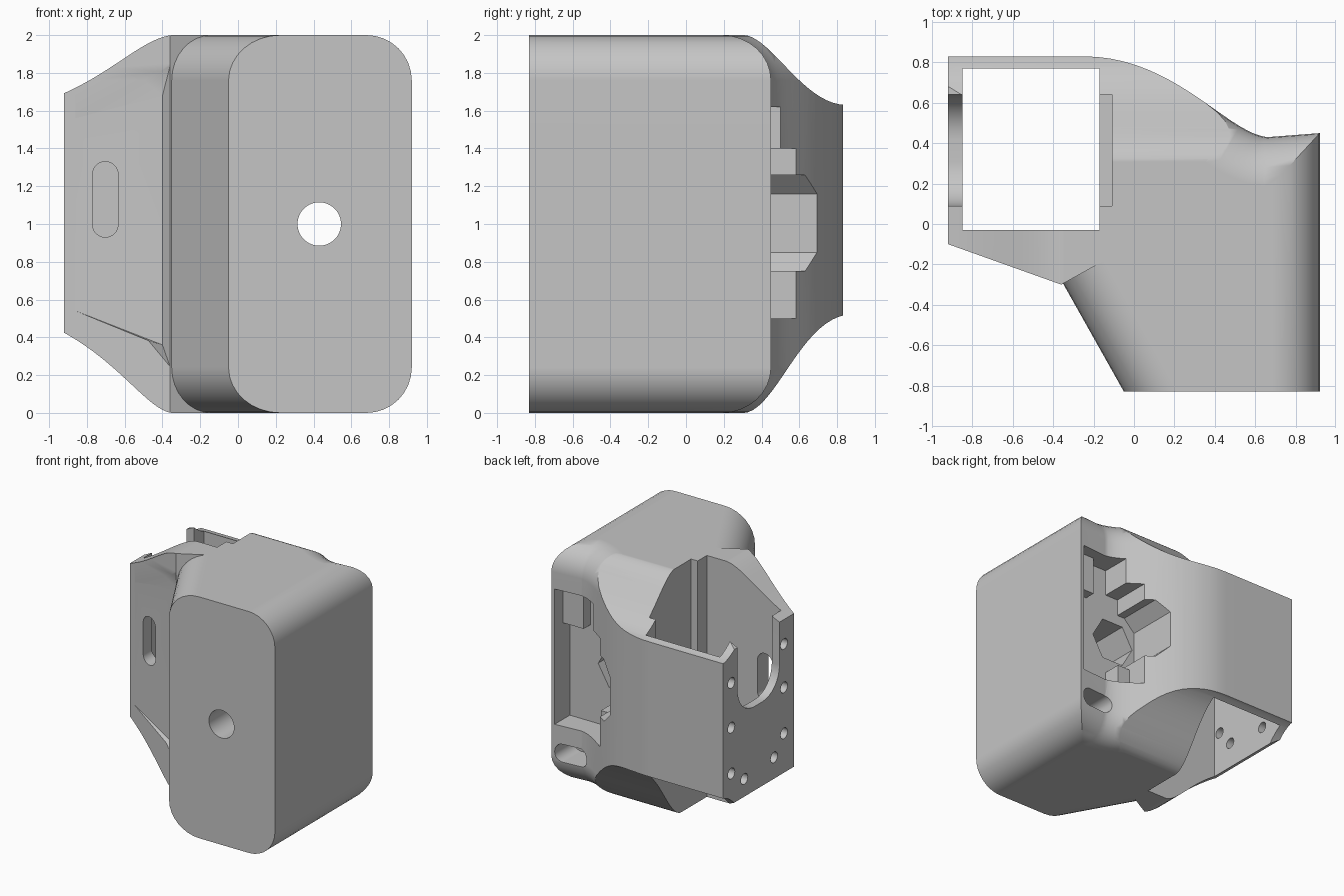
import bpy, bmesh, math
from mathutils import Vector
from mathutils.geometry import interpolate_bezier

old = bpy.data.objects.get("Cube")
if old:
    bpy.data.objects.remove(old, do_unlink=True)

GREY = (0.56, 0.56, 0.56, 1)
grey = bpy.data.materials.new("light grey plastic")
grey.use_nodes = True
grey.diffuse_color = GREY
bsdf = grey.node_tree.nodes["Principled BSDF"]
bsdf.inputs["Base Color"].default_value = GREY
bsdf.inputs["Roughness"].default_value = 0.6


def make_object(name, bm):
    bmesh.ops.recalc_face_normals(bm, faces=bm.faces)
    mesh = bpy.data.meshes.new(name)
    bm.to_mesh(mesh)
    bm.free()
    mesh.materials.append(grey)
    obj = bpy.data.objects.new(name, mesh)
    bpy.context.collection.objects.link(obj)
    return obj


def bridge(name, rings):
    """Closed solid from a stack of equal-length loops."""
    bm = bmesh.new()
    loops = [[bm.verts.new(p) for p in ring] for ring in rings]
    n = len(loops[0])
    for a, b in zip(loops, loops[1:]):
        for i in range(n):
            j = (i + 1) % n
            bm.faces.new((a[i], a[j], b[j], b[i]))
    bm.faces.new(loops[0])
    bm.faces.new(loops[-1])
    return make_object(name, bm)


def prism(name, pts, axis, lo, hi):
    place = {"X": lambda u, w, d: (d, u, w),
             "Y": lambda u, w, d: (u, d, w),
             "Z": lambda u, w, d: (u, w, d)}[axis]
    return bridge(name, [[place(u, w, d) for u, w in pts] for d in (lo, hi)])


def curve(p0, p1, p2, p3, steps=20):
    pts = [Vector(p).to_3d() for p in (p0, p1, p2, p3)]
    return [(p.x, p.y) for p in interpolate_bezier(*pts, steps)]


def circle(u, w, r, n=32):
    return [(u + r * math.cos(math.tau * i / n), w + r * math.sin(math.tau * i / n))
            for i in range(n)]


def rect(u0, u1, w0, w1):
    return [(u0, w0), (u1, w0), (u1, w1), (u0, w1)]


def rounded(u0, u1, w0, w1, r, n=8):
    pts = []
    for k, (cu, cw) in enumerate(rect(u0 + r, u1 - r, w0 + r, w1 - r)):
        for i in range(n + 1):
            a = math.pi * (1 + k / 2 + i / n / 2)
            pts.append((cu + r * math.cos(a), cw + r * math.sin(a)))
    return pts


def inset(pts, d, held):
    """Move every edge of a counter-clockwise outline inward, except held ones."""
    edges = []
    for i, p in enumerate(pts):
        p, q = Vector(p), Vector(pts[(i + 1) % len(pts)])
        t = (q - p).normalized()
        edges.append((Vector((-t.y, t.x)), 0 if i in held else d))
    out = []
    for i, p in enumerate(pts):
        (n1, d1), (n2, d2) = edges[i - 1], edges[i]
        det = n1.x * n2.y - n1.y * n2.x
        if abs(det) < 0.001:
            move = n1 * d1
        else:
            move = Vector(((d1 * n2.y - d2 * n1.y) / det, (d2 * n1.x - d1 * n2.x) / det))
        out.append((p[0] + move.x, p[1] + move.y))
    return out


# Housing: plan outline stacked upward with rounded rims
# (front, sleeve front and the short step beside it keep square rims)
back = curve((0.66, 0.43), (0.46, 0.45), (0.2, 0.83), (-0.25, 0.83))
outline = [(-0.05, -0.83), (0.92, -0.83), (0.92, 0.45)] + back
outline += [(-0.92, 0.83), (-0.92, -0.1), (-0.36, -0.3), (-0.351, -0.295)]
n = len(outline)
held = (0, n - 3, n - 2)
R, STEPS = 0.24, 8
levels = []
for i in range(STEPS + 1):
    a = math.pi / 2 * i / STEPS
    levels.append((R * (1 - math.cos(a)), R * (1 - math.sin(a))))
levels += [(2 - z, d) for z, d in reversed(levels)]
housing = bridge("housing", [[(x, y, z) for x, y in inset(outline, d, held)]
                             for z, d in levels])

cutters = []


def cut(*args):
    cutters.append(prism(*args))


# Tapering of the sleeve toward the side and the back
for name, ends, axis, far in (
        ("side_top", ((-0.34, 2.001), (-0.5, 1.99), (-0.66, 1.8), (-0.95, 1.68)), "Y", 2.3),
        ("side_bottom", ((-0.34, -0.001), (-0.47, 0), (-0.62, 0.27), (-0.95, 0.44)), "Y", -0.3),
        ("back_top", ((0.3, 2.001), (0.45, 2), (0.62, 1.63), (0.85, 1.63)), "X", 2.3),
        ("back_bottom", ((0.3, -0.001), (0.47, 0), (0.6, 0.48), (0.85, 0.52)), "X", -0.3)):
    line = curve(*ends)
    cut(name + "_cutter", line + [(line[-1][0], far), (line[0][0], far)], axis, -1.2, 1.2)

# Shallow recess in the sleeve front, leaving a sloped flange above and below
cutters.append(bridge("sleeve_recess_cutter", [
    [(-0.86, -0.4, 0.5), (-0.351, -0.315, 0.22), (-0.351, -0.315, 1.87), (-0.86, -0.4, 1.6)],
    [(-0.86, -0.12, 0.54), (-0.4, -0.232, 0.36), (-0.4, -0.232, 1.68), (-0.86, -0.12, 1.56)]]))

# Square shaft through the sleeve and a ledge in its inner wall
cut("shaft_cutter", rect(-0.85, -0.17, -0.03, 0.77), "Z", -0.2, 2.2)
cut("ledge_cutter", rect(-0.2, -0.11, 0.09, 0.64), "Z", 0.5, 2.2)

# Open notch, screw holes and long window in the sleeve walls
cut("notch_cutter", rounded(0.09, 0.64, 1.12, 2.6, 0.22), "X", -1.1, -0.8)
for y, z in ((0.72, 1.43), (0.72, 1.06), (0.72, 0.68), (0.55, 0.57),
             (0.16, 0.6), (0.03, 0.75), (0.03, 1.13), (0.03, 1.49)):
    cut("screw_hole_cutter", circle(y, z, 0.045, 16), "X", -1.1, -0.8)
cut("window_cutter", rounded(-0.77, -0.635, 0.93, 1.33, 0.067), "Y", -0.5, 0.2)

# Stepped shallow bay in the back, with a round slot below it
bay = [(0.89, 0.5), (0.38, 0.5), (0.38, 0.75), (0.31, 0.75), (0.21, 0.85), (0.21, 1.16),
       (0.31, 1.26), (0.38, 1.26), (0.38, 1.4), (0.5, 1.4), (0.5, 1.62), (0.89, 1.62)]
cut("bay_cutter", bay, "Y", 0.25, 1)
cut("slot_cutter", rounded(0.6, 0.89, 0.2, 0.35, 0.07), "Y", 0.2, 1)

# Round front hole opening into a hexagonal pocket
cut("front_hole_cutter", circle(0.43, 1, 0.115, 48), "Y", -1, 0.3)
cut("pocket_cutter", circle(0.43, 1, 0.2, 6), "Y", -0.1, 0.3)

# Apply the cuts in order, then drop the cutters
bpy.context.view_layer.objects.active = housing
for cutter in cutters:
    cutter.hide_render = True
    mod = housing.modifiers.new("cut", "BOOLEAN")
    mod.operation = "DIFFERENCE"
    mod.solver = "EXACT"
    mod.object = cutter
    bpy.ops.object.modifier_apply(modifier=mod.name)
    bpy.data.objects.remove(cutter, do_unlink=True)

# Small mounting blocks inside the bay
blocks = [prism("bay_block_lower", rect(0.37, 0.5, 0.49, 0.7), "Y", 0.24, 0.4),
          prism("bay_block_upper", rect(0.7, 0.9, 1.3, 1.63), "Y", 0.24, 0.34)]

# Smooth rounded surfaces, sharp edges kept
for obj in [housing] + blocks:
    bpy.ops.object.select_all(action="DESELECT")
    obj.select_set(True)
    bpy.context.view_layer.objects.active = obj
    bpy.ops.object.shade_smooth_by_angle(angle=math.radians(30))
    weighted = obj.modifiers.new("weighted normals", "WEIGHTED_NORMAL")
    weighted.keep_sharp = True
